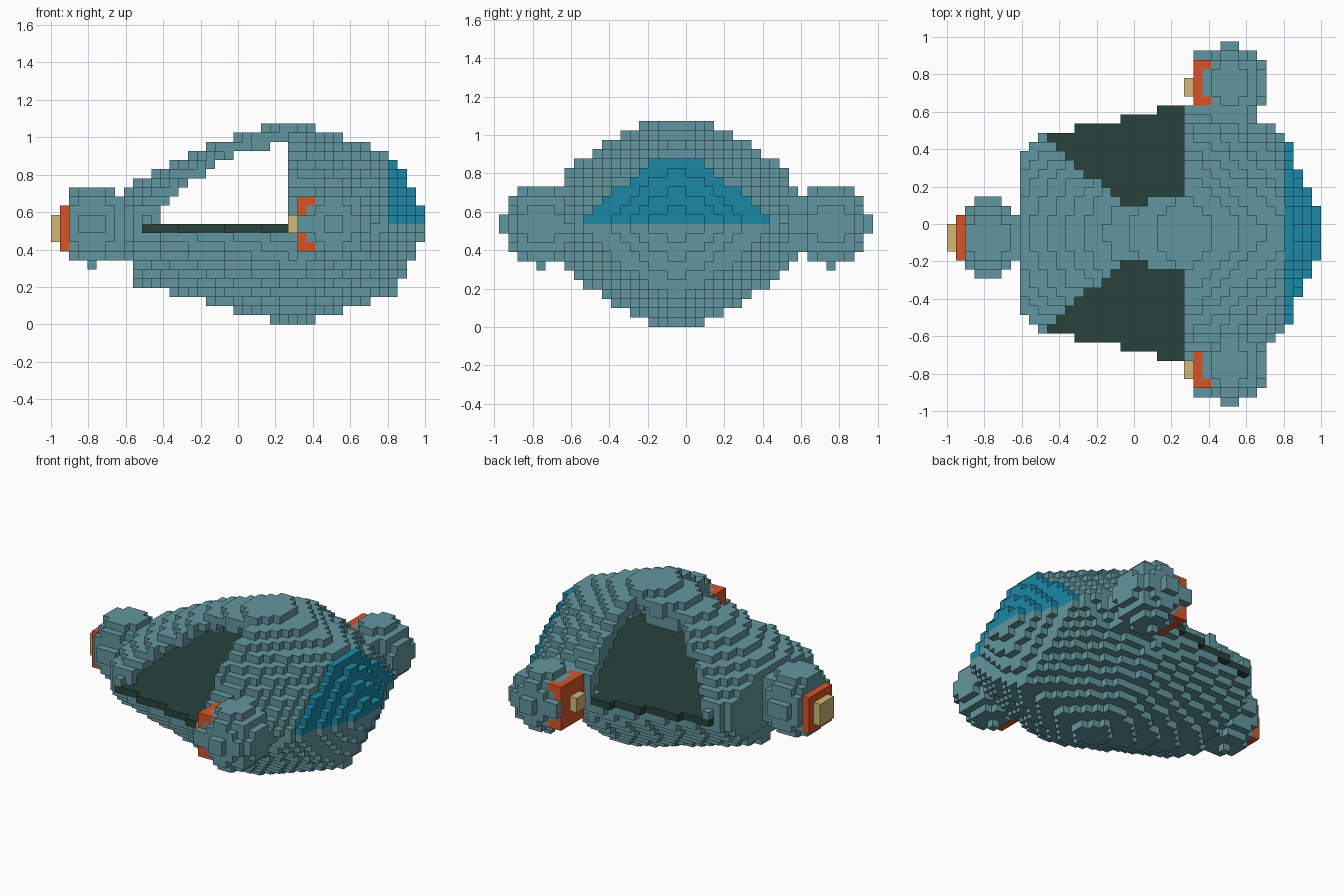
import bpy, bmesh, math
from mathutils import Vector

if "Cube" in bpy.data.objects:
    bpy.data.objects.remove(bpy.data.objects["Cube"], do_unlink=True)

V = 2 / 41                      # block size
NX, NY, NZ = 41, 40, 22         # grid of blocks
YC, ZC, XC = -V, 11 * V, 0.27   # hull centre lines and widest station


def material(name, rgb):
    m = bpy.data.materials.new(name)
    m.use_nodes = True
    m.diffuse_color = (*rgb, 1)
    m.node_tree.nodes["Principled BSDF"].inputs["Base Color"].default_value = (*rgb, 1)
    return m


TEAL = material("grey teal", (0.124, 0.305, 0.342))
BLUE = material("window blue", (0.011, 0.243, 0.380))
DARK = material("dark green", (0.021, 0.054, 0.046))
ORANGE = material("orange", (0.680, 0.088, 0.022))
BEIGE = material("beige", (0.650, 0.475, 0.182))


def centre(c):
    return (-1 + (c[0] + .5) * V, -NY * V / 2 + (c[1] + .5) * V, (c[2] + .5) * V)


def box(i, j, k):
    """Blocks with inclusive index ranges."""
    return {(a, b, c) for a in range(i[0], i[1] + 1)
            for b in range(j[0], j[1] + 1) for c in range(k[0], k[1] + 1)}


GRID = box((0, NX - 1), (0, NY - 1), (0, NZ - 1))


def in_hull(x, y, z, inset=0.0):
    """Rounded section, sharper at the +x nose; the tail tapers to -x."""
    dy, dz = abs(y - YC), z - ZC
    b, c = 0.70, 0.545
    power = 1.7 if dz > 0 else 1.5
    if x > XC:
        u = (x - XC) / (0.73 - inset)
        if u >= 1:
            return False
        room = min(math.sqrt(1 - u ** 2.4), 3.25 * (1.04 - inset - x))
        power -= (0.6 if dz > 0 else 0.3) * u
        b, c = b * room, min(c * room, c - 0.32 * max(0, x - XC - 0.05))
    else:
        t = (XC - x) / 0.86
        b -= 0.2 * t
        c -= 0.35 * t ** 1.4 if dz > 0 else 0.24 * t
        if x < -0.61 + inset or (x < -0.56 and (abs(dz) > 0.2 or dy > 0.43)):
            return False
    b, c = b - inset, c - inset
    return b > 0 and c > 0 and (dy / b) ** power + (abs(dz) / c) ** power <= 1


def in_opening(x, y):
    """Side openings, leaving a roof spine that spreads toward the tail."""
    half = 0.2 if x > 0.06 else max(0.155, 0.15 + 0.85 * (-0.05 - x))
    return -0.51 < x < XC and abs(y - YC) > half


# Hull shell, deck and nose window
hull, deck, window = set(), set(), set()
for cell in GRID:
    x, y, z = centre(cell)
    if not in_hull(x, y, z):
        continue
    inner = in_hull(x, y, z, 0.085)
    if cell[2] > 10 and (inner or in_opening(x, y)):
        continue
    if cell[2] == 10 and (inner or -0.51 < x < XC):
        deck.add(cell)
    elif cell[2] > 10 and cell[0] >= 37:
        window.add(cell)
    else:
        hull.add(cell)


def pod(cx, cy):
    """Ball-shaped thruster pod with a small nub beneath it."""
    middle = Vector((cx, cy, ZC))
    cells = {c for c in GRID if (Vector(centre(c)) - middle).length <= 0.204}
    return cells | {(int((cx + 1) / V), int((cy + NY * V / 2) / V), 6)}


parts = []


def thruster(name, cells, ring, nozzle, strut):
    body = (cells | strut) - ring - nozzle - hull - deck - window
    parts.extend([(name + "_pod", body, TEAL), (name + "_ring", ring, ORANGE),
                  (name + "_nozzle", nozzle, BEIGE)])


# Tail thruster
tail = {c for c in pod(-0.7805, -0.0732) if c[0] >= 2}
thruster("tail", tail, box((1, 1), (16, 20), (8, 12)), box((0, 0), (17, 19), (9, 11)),
         box((6, 9), (16, 20), (8, 13)) | box((6, 8), (17, 19), (7, 7)))

# Side thrusters: y, ring, nozzle and strut ranges, outer face row
for name, y, ring, noz, strut, face in (
        ("right", -0.756, (2, 6), (3, 4), (6, 10), 1),
        ("left", 0.756, (33, 37), (34, 35), (29, 33), 38)):
    claws = {(28, j, k) for j in ring for k in (8, 13)}
    thruster(name, pod(0.512, y) | box((27, 27), (face, face), (10, 11)),
             box((27, 27), ring, (8, 13)) | claws, box((26, 26), noz, (10, 11)),
             box((28, 32), strut, (8, 13)))

parts += [("hull", hull, TEAL), ("deck", deck, DARK), ("nose_window", window, BLUE)]
solid = set().union(*(p[1] for p in parts))

AXES = [Vector((1, 0, 0)), Vector((0, 1, 0)), Vector((0, 0, 1))]


def build(name, cells, mat):
    """Mesh of the exposed block faces of one part."""
    bm = bmesh.new()
    corners = {}

    def vert(p):
        key = tuple(round(a) for a in p)
        if key not in corners:
            corners[key] = bm.verts.new((-1 + key[0] * V, (key[1] - NY / 2) * V, key[2] * V))
        return corners[key]

    for cell in sorted(cells):
        for a in range(3):
            u, w = AXES[(a + 1) % 3], AXES[(a + 2) % 3]
            for s in (0, 1):
                step = AXES[a] * (1 if s else -1)
                if tuple(int(q) for q in Vector(cell) + step) in solid:
                    continue
                o = Vector(cell) + AXES[a] * s
                quad = [o, o + u, o + u + w, o + w]
                bm.faces.new([vert(p) for p in (quad if s else quad[::-1])])
    mesh = bpy.data.meshes.new(name)
    bm.to_mesh(mesh)
    bm.free()
    mesh.materials.append(mat)
    ob = bpy.data.objects.new(name, mesh)
    bpy.context.collection.objects.link(ob)


for part in parts:
    build(*part)
